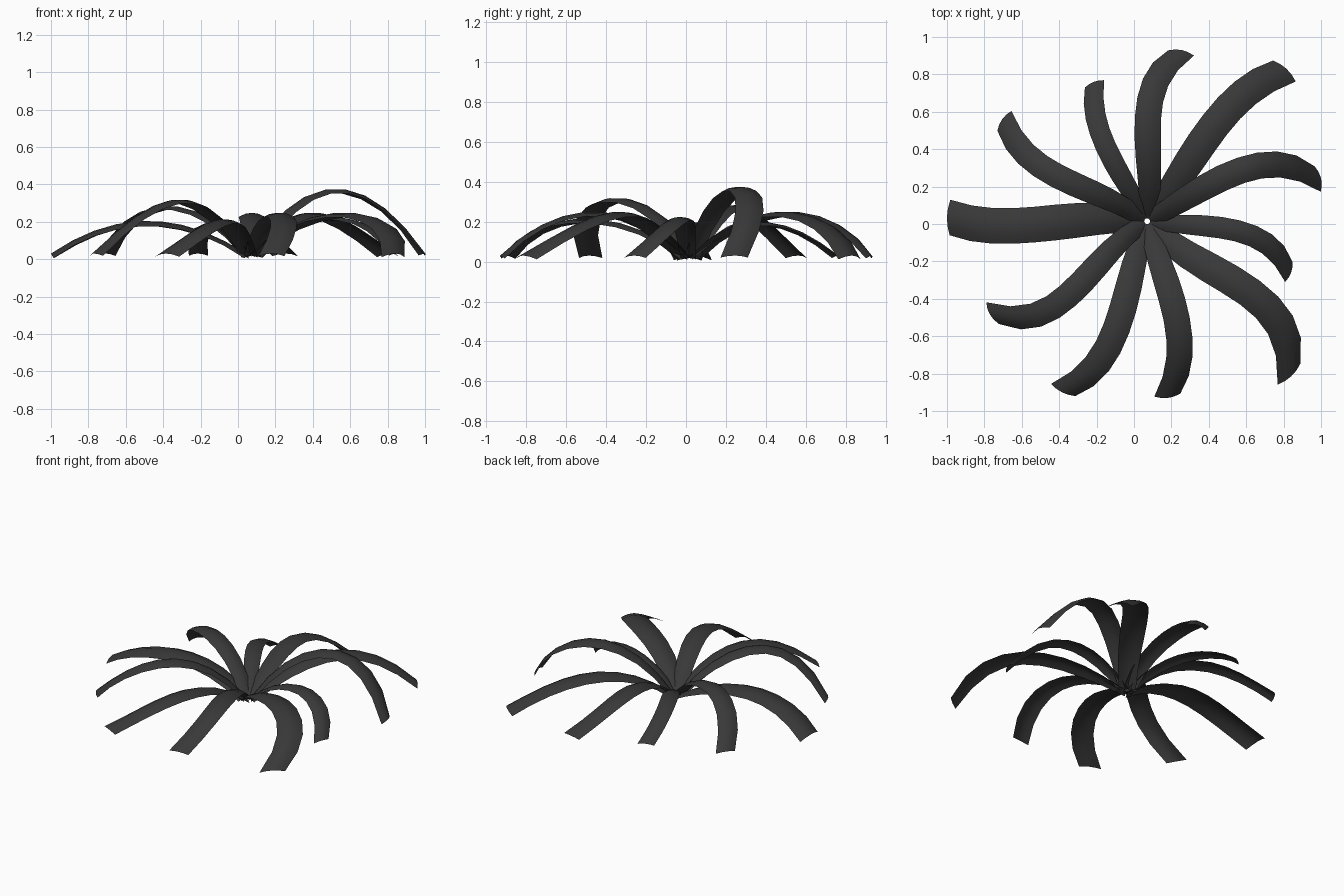
import bpy, bmesh, math
from mathutils import Vector

if "Cube" in bpy.data.objects:
    bpy.data.objects.remove(bpy.data.objects["Cube"])

CENTRE = Vector((0.07, 0.015))
ALONG, ACROSS = 9, 4

# three points of each leaf's midrib seen from above (middle, bend, tip), width, arch height
LEAVES = [
    ((.36, .43), (.58, .69), (.815, .83), .165, .225),
    ((.41, .215), (.73, .32), (1.0, .245), .14, .352),
    ((.43, -.015), (.67, -.08), (.84, -.26), .115, .2),
    ((.38, -.22), (.73, -.465), (.84, -.815), .165, .225),
    ((.215, -.45), (.245, -.68), (.18, -.93), .14, .225),
    ((-.045, -.4), (-.185, -.735), (-.385, -.9), .145, .19),
    ((-.25, -.28), (-.46, -.46), (-.77, -.485), .135, .295),
    ((-.4, .01), (-.75, -.01), (-1.0, .035), .19, .18),
    ((-.28, .195), (-.515, .32), (-.705, .56), .13, .26),
    ((-.13, .37), (-.205, .57), (-.215, .76), .11, .172),
    ((.075, .4), (.115, .76), (.255, .93), .14, .225),
]


def midrib(points, height):
    """Smooth curve through the plan points, arched upwards; returns f(t)."""
    pts = [Vector(p) for p in points]
    start = CENTRE + (pts[0] - CENTRE).normalized() * 0.015
    pts.insert(0, start)
    knots = [0.0]
    for a, b in zip(pts, pts[1:]):
        knots.append(knots[-1] + (b - a).length)
    knots = [k / knots[-1] for k in knots]

    def f(t):
        xy = Vector((0, 0))
        for i, p in enumerate(pts):
            w = 1.0
            for j in range(len(pts)):
                if j != i:
                    w *= (t - knots[j]) / (knots[i] - knots[j])
            xy += p * w
        return Vector((xy.x, xy.y, 0.02 + .01 * t + height * 4 * t * (1 - t)))
    return f


def make_leaf(index, points, width, height):
    """Strap leaf: a thin sheet arched along its length and across its width."""
    f = midrib(points, height)
    up = Vector((0, 0, 1))
    chord_side = (f(1) - f(0)).cross(up).normalized()
    bm = bmesh.new()
    rows = []
    for i in range(ALONG + 1):
        t = i / ALONG
        p = f(t)
        tangent = (f(t + .01) - f(t - .01)).normalized()
        # the tip is cut square to the leaf's overall direction
        side = tangent.cross(up).normalized().lerp(chord_side, t * t).normalized()
        normal = side.cross(tangent).normalized()
        w = width * (.65 + .35 * math.sin(math.pi / 2 * min(1, t / .45)))
        row = []
        for j in range(ACROSS + 1):
            u = 2 * j / ACROSS - 1
            co = p + side * (u * w / 2) - normal * (.15 * w * u * u)
            co.z = max(co.z, 0)
            row.append(bm.verts.new(co))
        rows.append(row)
    for a, b in zip(rows, rows[1:]):
        for j in range(ACROSS):
            bm.faces.new((a[j], a[j + 1], b[j + 1], b[j]))
    mesh = bpy.data.meshes.new("leaf")
    bm.normal_update()
    bm.to_mesh(mesh)
    bm.free()
    mesh.shade_smooth()
    mesh.materials.append(LEAF)
    leaf = bpy.data.objects.new(f"leaf_{index + 1}", mesh)
    bpy.context.collection.objects.link(leaf)


# dark grey leaf colour
LEAF = bpy.data.materials.new("leaf_dark")
LEAF.diffuse_color = (.04, .04, .04, 1)
LEAF.use_nodes = True
LEAF.node_tree.nodes["Principled BSDF"].inputs["Base Color"].default_value = LEAF.diffuse_color

for n, (a, b, c, w, h) in enumerate(LEAVES):
    make_leaf(n, (a, b, c), w, h)
